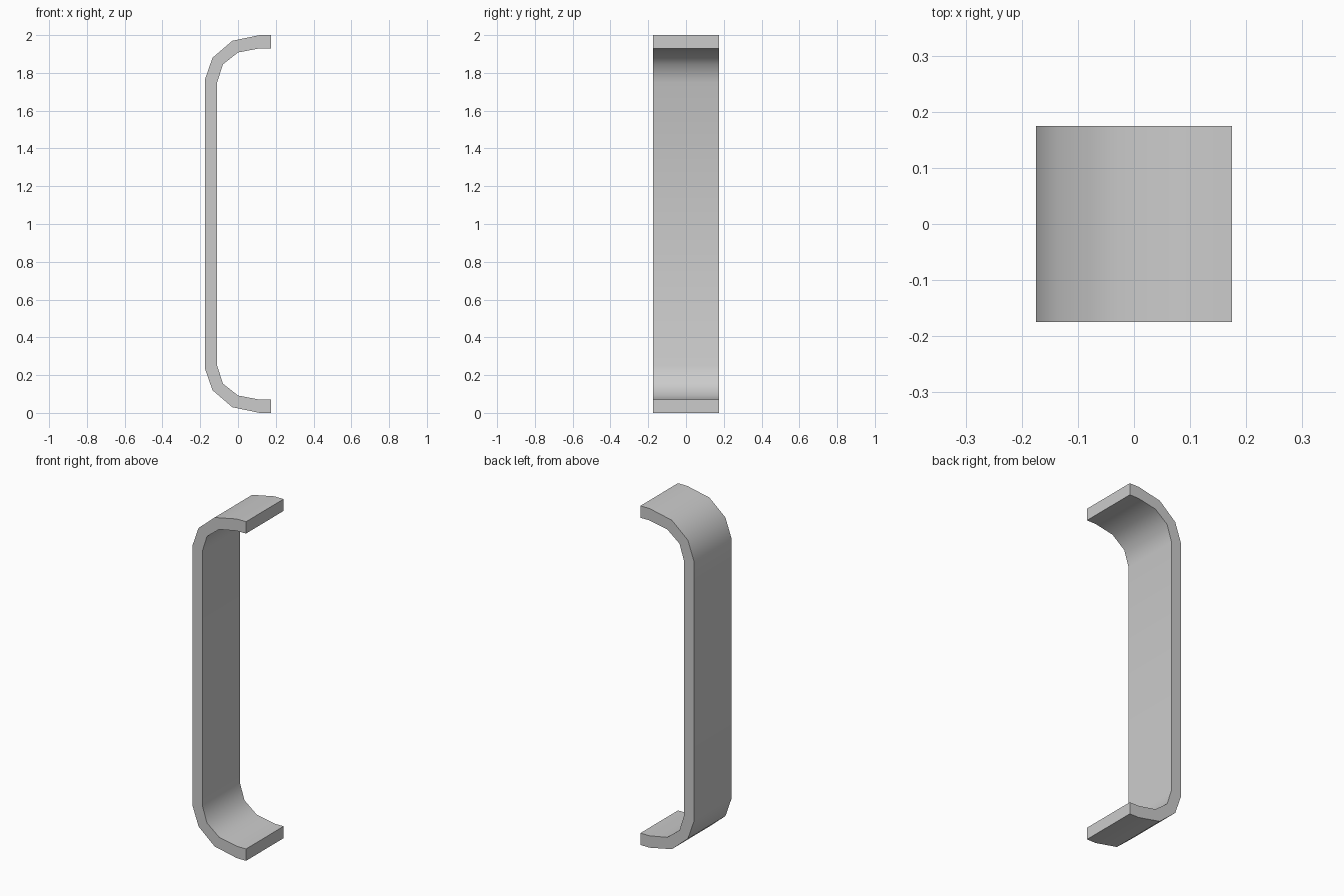
import bpy, bmesh, math

if "Cube" in bpy.data.objects:
    bpy.data.objects.remove(bpy.data.objects["Cube"])

HALF_WIDTH = 0.175

# Upper half of the bent strip: matching (x, z) points, tip to wall
outer = [(0.175, 2.0), (0.115, 2.0), (-0.03, 1.97), (-0.135, 1.88), (-0.175, 1.765)]
inner = [(0.175, 1.93), (0.115, 1.93), (0.0, 1.908), (-0.08, 1.845), (-0.11, 1.75)]


def mirrored(points):
    return points + [(x, 2.0 - z) for x, z in reversed(points)]


outer, inner = mirrored(outer), mirrored(inner)

# Bracket side as a strip of quads, extruded across the width
bm = bmesh.new()
rails = [[bm.verts.new((x, -HALF_WIDTH, z)) for x, z in pts] for pts in (outer, inner)]
for i in range(len(outer) - 1):
    bm.faces.new((rails[0][i], rails[0][i + 1], rails[1][i + 1], rails[1][i]))
result = bmesh.ops.extrude_face_region(bm, geom=bm.faces[:], use_keep_orig=True)
moved = [g for g in result["geom"] if isinstance(g, bmesh.types.BMVert)]
bmesh.ops.translate(bm, verts=moved, vec=(0, 2 * HALF_WIDTH, 0))
bmesh.ops.recalc_face_normals(bm, faces=bm.faces[:])

mesh = bpy.data.meshes.new("handle_bracket")
bm.to_mesh(mesh)
bm.free()
bracket = bpy.data.objects.new("handle_bracket", mesh)
bpy.context.collection.objects.link(bracket)

# Smooth bends, sharp sides and tips
bpy.context.view_layer.objects.active = bracket
bracket.select_set(True)
bpy.ops.object.shade_smooth_by_angle(angle=math.radians(40))
